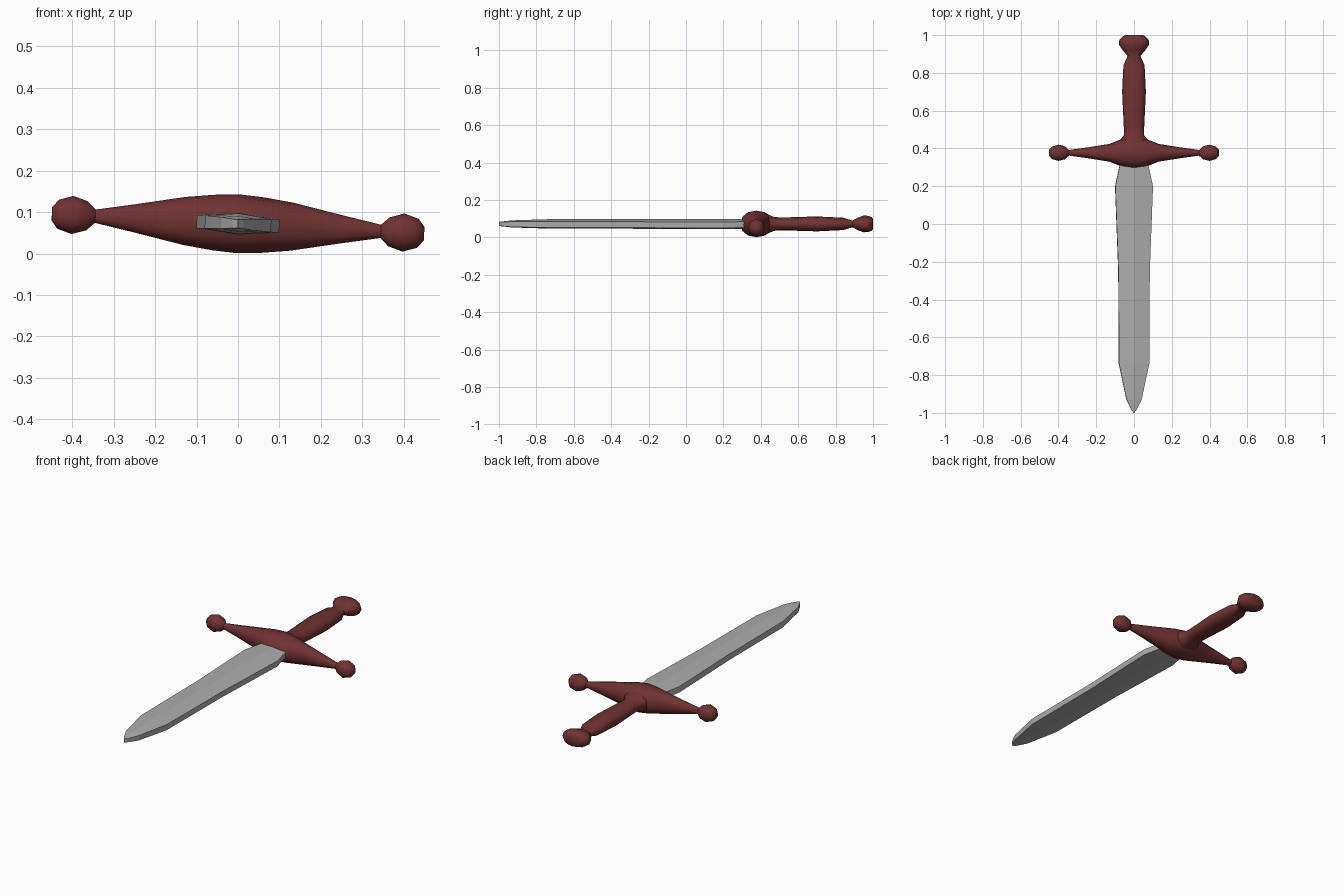
import bpy, bmesh, math
from mathutils import Matrix

if "Cube" in bpy.data.objects:
    bpy.data.objects.remove(bpy.data.objects["Cube"])

# whole sword lies on its side, tilted slightly about its long axis
TILT = Matrix.Translation((0, 0, 0.072)) @ Matrix.Rotation(0.053, 4, 'Y')


def material(name, rgb):
    m = bpy.data.materials.new(name)
    m.diffuse_color = (*rgb, 1)
    m.use_nodes = True
    m.node_tree.nodes["Principled BSDF"].inputs["Base Color"].default_value = m.diffuse_color
    return m


def loft(name, rings, mat, smooth):
    """Skin a list of equal-length point rings and cap both ends."""
    bm = bmesh.new()
    loops = [[bm.verts.new(p) for p in ring] for ring in rings]
    n = len(loops[0])
    for a, b in zip(loops, loops[1:]):
        for i in range(n):
            j = (i + 1) % n
            bm.faces.new((a[i], a[j], b[j], b[i]))
    bm.faces.new(loops[0])
    bm.faces.new(loops[-1])
    bmesh.ops.remove_doubles(bm, verts=bm.verts, dist=0.0001)
    bmesh.ops.recalc_face_normals(bm, faces=bm.faces)
    bm.transform(TILT)
    me = bpy.data.meshes.new(name)
    bm.to_mesh(me)
    bm.free()
    me.materials.append(mat)
    ob = bpy.data.objects.new(name, me)
    bpy.context.collection.objects.link(ob)
    if smooth:
        bpy.context.view_layer.objects.active = ob
        ob.select_set(True)
        bpy.ops.object.shade_smooth_by_angle(angle=math.radians(50))
        ob.select_set(False)
    return ob


def oval(a, b, power=0.9, sides=12):
    """Slightly squared oval cross-section."""
    pts = []
    for i in range(sides):
        t = 2 * math.pi * i / sides
        c, s = math.cos(t), math.sin(t)
        pts.append((math.copysign(abs(c) ** power, c) * a,
                    math.copysign(abs(s) ** power, s) * b))
    return pts


steel = material("steel grey", (0.42, 0.42, 0.42))
red = material("dark red", (0.165, 0.032, 0.032))

# blade: (y, half width, edge half thickness, ridge half thickness)
blade = [(0.36, 0.06, 0.016, 0.026), (0.30, 0.078, 0.016, 0.026),
         (0.20, 0.10, 0.016, 0.026), (-0.25, 0.083, 0.016, 0.026),
         (-0.74, 0.08, 0.016, 0.025), (-0.93, 0.04, 0.014, 0.019),
         (-0.985, 0.013, 0.011, 0.013), (-1.0, 0.001, 0.010, 0.011)]
loft("blade", [[(-w, y, e), (0, y, r), (w, y, e), (w, y, -e), (0, y, -r), (-w, y, -e)]
               for y, w, e, r in blade], steel, False)

# crossguard with knobs: (x, half depth, half height), mirrored in x
half = [(0.06, 0.075, 0.067), (0.13, 0.047, 0.058), (0.25, 0.028, 0.034),
        (0.345, 0.015, 0.016), (0.365, 0.034, 0.035), (0.40, 0.043, 0.046),
        (0.435, 0.033, 0.035), (0.45, 0.016, 0.016)]
guard = [(-x, d, h) for x, d, h in reversed(half)] + [(0, 0.086, 0.071)] + half
loft("crossguard", [[(x, 0.377 + u, v) for u, v in oval(d, h)] for x, d, h in guard],
     red, True)

# grip and pommel: (y, half width, half height)
grip = [(0.38, 0.11, 0.055), (0.43, 0.085, 0.055), (0.47, 0.054, 0.037),
        (0.51, 0.054, 0.034), (0.70, 0.063, 0.040), (0.84, 0.056, 0.033),
        (0.89, 0.034, 0.018), (0.92, 0.060, 0.034), (0.95, 0.080, 0.045),
        (0.975, 0.078, 0.043), (0.993, 0.060, 0.036), (1.0, 0.045, 0.028)]
loft("grip_and_pommel", [[(u, y, v) for u, v in oval(a, b)] for y, a, b in grip],
     red, True)
